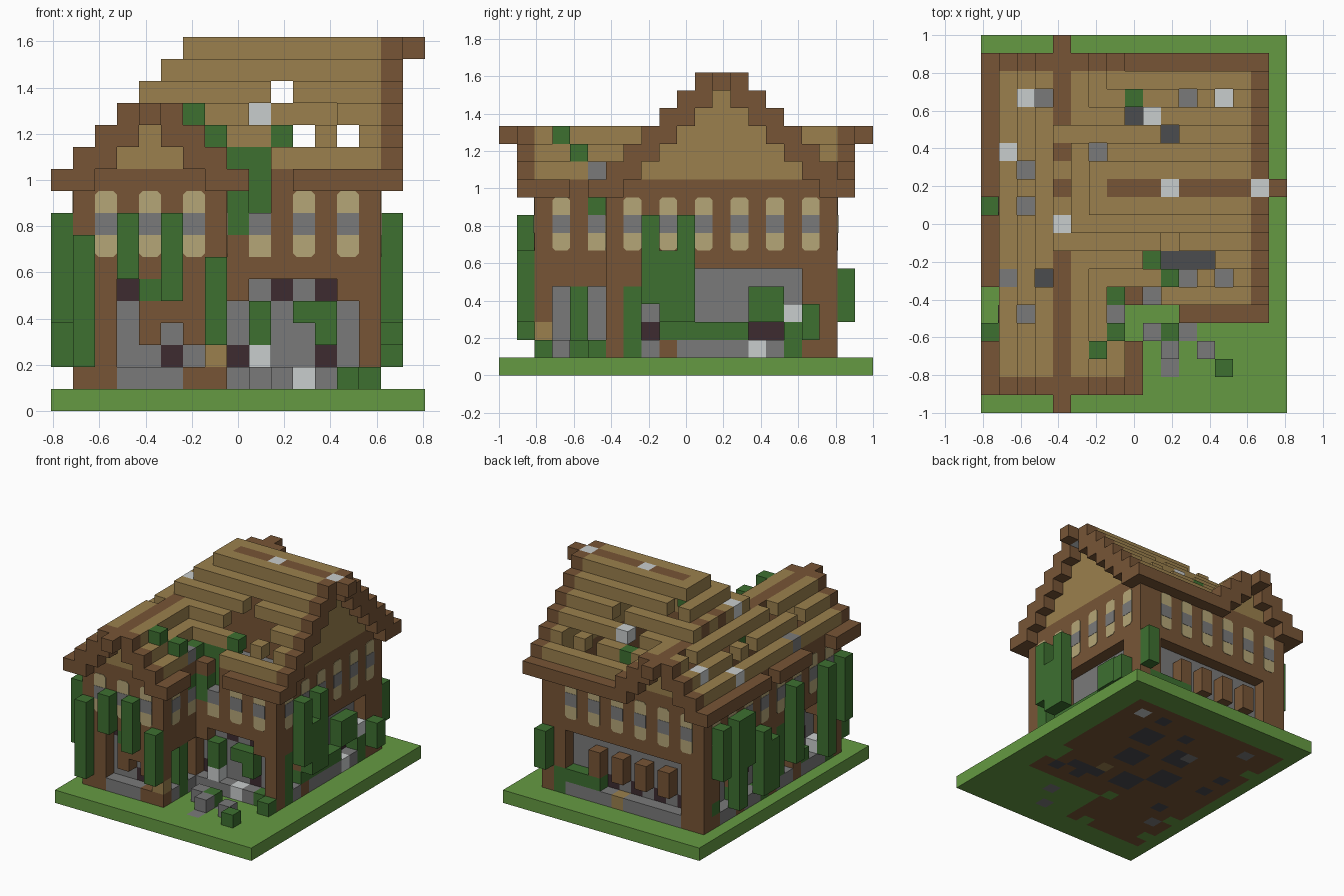
import bpy, bmesh, random
from mathutils import Vector

cube = bpy.data.objects.get("Cube")
if cube:
    bpy.data.objects.remove(cube, do_unlink=True)

S = 2 / 21                                   # block size
ORIGIN = Vector((-8.5 * S, -1, 0))
random.seed(4)

# Flat colours
COLOURS = {
    "b": ("wood_brown", "775536"), "t": ("thatch_tan", "9B804D"),
    "f": ("window_frame_cream", "B5A677"), "g": ("stone_grey", "7A7A7A"),
    "l": ("stone_pale", "C9CDCD"), "c": ("stone_charcoal", "4B4C4F"),
    "d": ("dark_glass", "3D2B30"), "a": ("grass_green", "659A42"),
    "v": ("vine_green", "3D7030")}


def linear(h):
    c = int(h, 16) / 255
    return c / 12.92 if c <= 0.04045 else ((c + 0.055) / 1.055) ** 2.4


MATS, SLOT = [], {}
for key, (name, code) in COLOURS.items():
    m = bpy.data.materials.new(name)
    m.use_nodes = True
    rgba = [linear(code[k:k + 2]) for k in (0, 2, 4)] + [1]
    m.diffuse_color = rgba
    m.node_tree.nodes["Principled BSDF"].inputs["Base Color"].default_value = rgba
    SLOT[key] = len(MATS)
    MATS.append(m)

parts = {}


def put(part, x, y, z, key):
    """Fill a block or a range of blocks of one part."""
    span = lambda r: range(r, r + 1) if isinstance(r, int) else r
    cells = parts.setdefault(part, {})
    for i in span(x):
        for j in span(y):
            for k in span(z):
                cells[i, j, k] = key


def upto(a, b):
    return range(a, b + 1)


# Footprint: a long wing on the left and a cross wing behind
def inside(i, j):
    return (1 <= i <= 7 and 2 <= j <= 18) or (1 <= i <= 14 and 6 <= j <= 18)


def is_wall(i, j):
    return inside(i, j) and not all(
        inside(i + a, j + b) for a in (-1, 0, 1) for b in (-1, 0, 1))


# Lawn and floor
put("lawn", range(17), range(21), 0, "a")
for i in upto(1, 14):
    for j in upto(2, 18):
        if inside(i, j):
            ragged = is_wall(i, j) and random.random() < 0.15
            put("lawn", i, j, 0, "a" if ragged else "b")
for i, j in ((5, 10), (7, 8), (9, 11), (6, 13), (10, 14)):
    put("lawn", upto(i, i + 1), upto(j, j + 1), 0, "c")
for i, j in ((8, 16), (10, 15), (11, 17), (2, 13), (2, 11), (3, 7),
             (10, 8), (11, 8), (12, 8), (11, 7), (13, 7)):
    put("lawn", i, j, 0, "c")
for i, j in ((3, 17), (2, 5), (6, 14), (11, 4), (10, 2)):
    put("lawn", i, j, 0, "g")
put("lawn", 13, 17, 0, "l")
put("lawn", 10, 9, 0, "t")

# Timber walls up to the roof beam
for i in upto(1, 14):
    for j in upto(2, 18):
        if is_wall(i, j):
            put("walls", i, j, upto(1, 10), "b")

# Ground floor infill, rows from top to bottom
front_wing = ("bbdvvbb", "bbgbbbb", "bbgbgbb", "bbggdgt", "bbgggbb")
front_main = ("bgdgdbb", "gvgvvgb", "gvggvgb", "dlggdgb", "ggglgvb")
right_wing = ("bbbb", "bgvg", "bgvg", "tgvg", "vgvg")
right_main = ("bbbbgggggggbb", "bvbbggggvvgbb", "bvgbggggvvlvb",
              "bvdvvvvvddvvb", "bvgbgggglgvbb")
back = ("bbggggggggggbb", "bbggggggggggbb", "bbggggggggggbb",
        "bbdgdgdgdvvvvb", "bbgggggtggggvb")
left = ("bbbggbbvbggbbggbb", "bbgggbvvbgggbggbb", "bbgdgbgvbgdgbgdbb",
        "bvlgvbgvbgggvggvb", "bvgggbggbvggbggbb")


def infill(rows, start, place):
    """Set a wall's cells; stone and glass above the plinth sit one block in."""
    for r, row in enumerate(rows):
        for n, key in enumerate(row):
            i, j = place(start + n, 0)
            if key in "gd" and r < 4:
                parts["walls"].pop((i, j, 5 - r), None)
                i, j = place(start + n, 1)
            put("walls", i, j, 5 - r, key)


infill(left, 2, lambda n, d: (1 + d, n))
infill(back, 1, lambda n, d: (n, 18 - d))
infill(right_wing, 2, lambda n, d: (7 - d, n))
infill(right_main, 6, lambda n, d: (14 - d, n))
infill(front_main, 8, lambda n, d: (n, 6 + d))
infill(front_wing, 1, lambda n, d: (n, 2 + d))

# Posts standing in the open back wall
for i in (4, 6, 8, 10):
    put("back_posts", i, 18, upto(3, 4), "b")

# Overgrown windows and the broken wall top in the inner corner
put("walls", 8, 6, upto(8, 9), "v")
for i, j in ((9, 6), (7, 5)):
    put("walls", i, j, 7, "f")
    put("walls", i, j, 8, "g")
put("walls", 7, 5, 9, "v")
for k in (9, 10):
    del parts["walls"][9, 6, k]
put("inner_vines", 9, 7, upto(9, 11), "v")
put("inner_vines", 8, 7, 11, "v")


# Stepped crossing roofs
def wing_height(i, j):
    return min(13, 14 - abs(i - 4)) if i <= 8 and 1 <= j <= 19 else 0


def main_height(i, j):
    return min(16, 17 - abs(j - 12), 10 + i) if i <= 15 and 5 <= j <= 19 else 0


HOLES = {(8, 16), (10, 15), (11, 17), (13, 17), (2, 13), (2, 11), (3, 7), (9, 8),
         (10, 8), (11, 8), (12, 8), (10, 9), (11, 7), (13, 7), (10, 7), (3, 17),
         (2, 5), (6, 14), (9, 6), (8, 6), (0, 11), (0, 4), (0, 5),
         (0, 6), (8, 4), (8, 5), (9, 5), (10, 5)}
PATCHES = {(2, 17): "l", (1, 14): "l", (4, 10): "l", (9, 16): "l", (10, 12): "l",
           (15, 12): "l", (1, 7): "g", (7, 5): "g", (7, 6): "v", (8, 17): "v"}
for i in range(16):
    for j in upto(1, 19):
        w, m = wing_height(i, j), main_height(i, j)
        top = max(w, m)
        if not top:
            continue
        gable = (j in (1, 19) and w >= m) or i == 15
        ridge = (j == 12 and i >= 7) or (i == 4 and (top == 13 or j in (12, 14)))
        if (i, j) not in HOLES:
            plain = "b" if gable or ridge or top == 10 else "t"
            put("roof", i, j, top, PATCHES.get((i, j), plain))
            middle = j == 12 if i == 15 else i == 4
            if gable and not middle and top > 10:
                put("roof", i, j, top - 1, "b")
        # Gable infill under the roof
        if (j in (2, 18) and 1 <= i <= 7) or (i == 14 and 6 <= j <= 18):
            put("gable_infill", i, j, range(11, top), "t")
for j in (0, 20):
    put("ridge_ends", 4, j, 13, "b")
put("ridge_ends", 16, 12, 16, "b")

# Vines hanging on the walls and in the roof
for i, low, high in ((1, 2, 7), (3, 6, 8), (5, 5, 8), (7, 3, 6)):
    put("front_vines", i, 1, upto(low, high), "v")
for j, low, high in ((2, 4, 8), (4, 2, 8), (8, 3, 8), (11, 2, 5), (12, 2, 6),
                     (14, 5, 8), (15, 2, 8), (17, 5, 8)):
    put("left_vines", 0, j, upto(low, high), "v")
for j, low, high in ((8, 4, 8), (9, 3, 6), (10, 3, 8), (17, 2, 3)):
    put("right_vines", 15, j, upto(low, high), "v")
put("back_vines", 14, 19, upto(3, 5), "v")
for cell in ((6, 3, 13), (7, 4, 12), (9, 8, 11), (10, 7, 12)):
    put("roof_vines", *cell, "v")

# Fallen stones and shrubs
for i, j, key in ((9, 4, "g"), (10, 3, "g"), (12, 3, "g"),
                  (10, 4, "v"), (13, 2, "v"), (14, 5, "v")):
    put("rubble", i, j, 1, key)

# Turn the blocks into meshes, keeping only exposed faces
solid = {c for cells in parts.values() for c in cells}


def finish(name, bm):
    mesh = bpy.data.meshes.new(name)
    bm.to_mesh(mesh)
    bm.free()
    for m in MATS:
        mesh.materials.append(m)
    bpy.context.collection.objects.link(bpy.data.objects.new(name, mesh))


for name, cells in parts.items():
    bm, verts = bmesh.new(), {}

    def vert(p):
        p = tuple(p)
        if p not in verts:
            verts[p] = bm.verts.new(ORIGIN + Vector(p) * S)
        return verts[p]

    for cell, key in cells.items():
        for axis in range(3):
            for side in (0, 1):
                near = list(cell)
                near[axis] += 2 * side - 1
                if tuple(near) in solid:
                    continue
                corners = []
                for u, v in ((0, 0), (1, 0), (1, 1), (0, 1)):
                    p = list(cell)
                    p[axis] += side
                    p[(axis + 1) % 3] += u
                    p[(axis + 2) % 3] += v
                    corners.append(vert(p))
                face = bm.faces.new(corners if side else corners[::-1])
                face.material_index = SLOT[key]
    finish(name, bm)

# Upper windows: a cream plate with clipped corners and a grey pane
SHAPES = (("window_frames", "f", 7, 10, 0.17, 0.003), ("window_panes", "g", 8, 9, 0.01, 0.005))
spots = [(n, 2, 0, -1) for n in (2, 4, 6)] + [(n, 6, 0, -1) for n in (11, 13)]
spots += [(n, 19, 0, 1) for n in range(2, 13, 2)]
spots += [(1, n, -1, 0) for n in range(3, 18, 2)]
spots += [(8, 3, 1, 0)] + [(15, n, 1, 0) for n in range(7, 18, 2)]
for name, key, low, high, cut, depth in SHAPES:
    bm = bmesh.new()
    outline = [(cut, low), (1 - cut, low), (1, low + cut), (1, high - cut),
               (1 - cut, high), (cut, high), (0, high - cut), (0, low + cut)]
    for x, y, nx, ny in spots:
        ring = [bm.verts.new(ORIGIN + Vector((x + u * abs(ny), y + u * abs(nx), z)) * S)
                for u, z in outline]
        plate = bm.faces.new(ring)
        out = bmesh.ops.extrude_face_region(bm, geom=[plate])["geom"]
        moved = [g for g in out if isinstance(g, bmesh.types.BMVert)]
        bmesh.ops.translate(bm, verts=moved, vec=Vector((nx, ny, 0)) * depth)
    for face in bm.faces:
        face.material_index = SLOT[key]
    bmesh.ops.recalc_face_normals(bm, faces=bm.faces)
    finish(name, bm)
